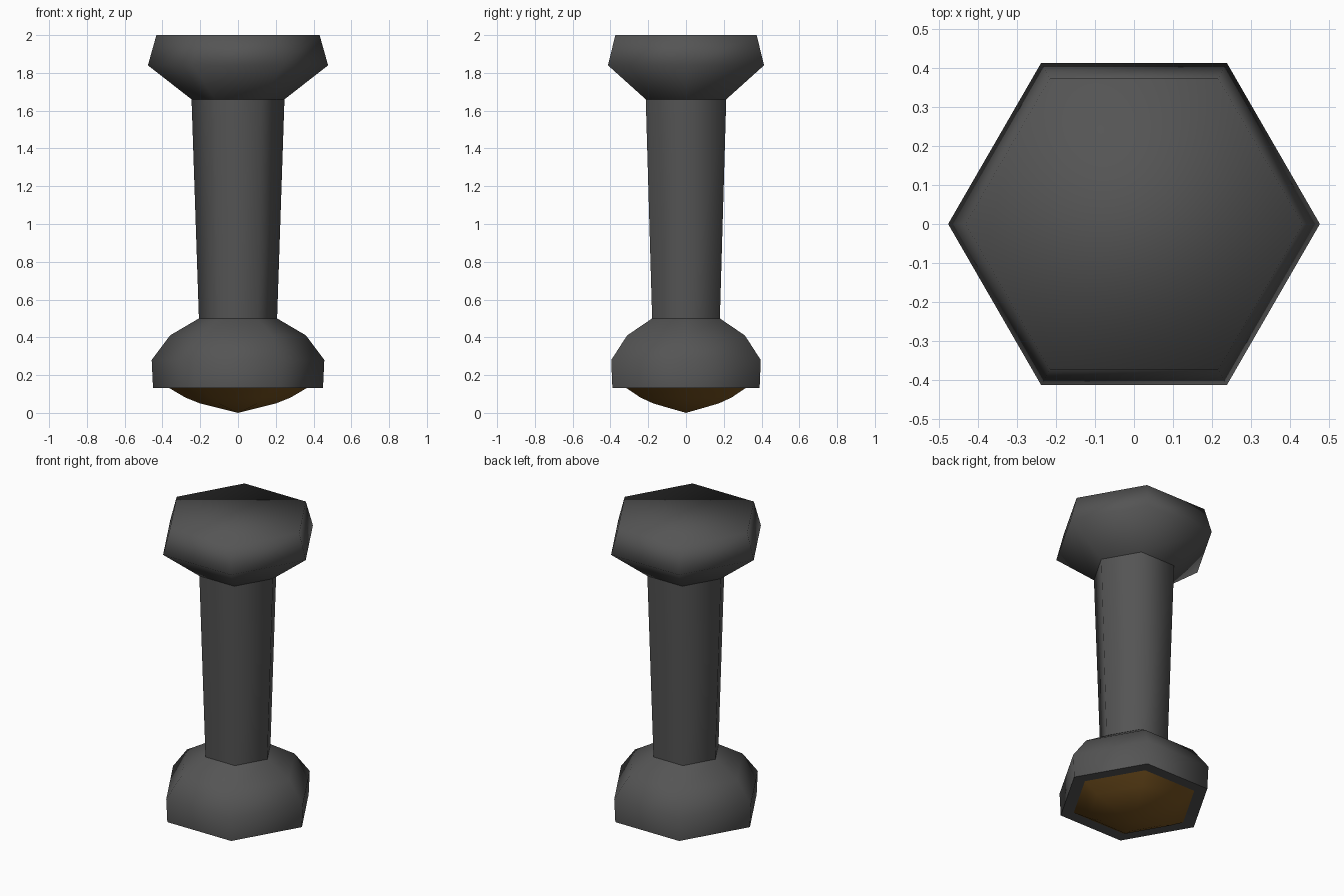
import bpy
import bmesh
import math

SIDES = 6

cube = bpy.data.objects.get("Cube")
if cube:
    bpy.data.objects.remove(cube, do_unlink=True)


def make_material(name, colour):
    mat = bpy.data.materials.new(name)
    mat.use_nodes = True
    mat.diffuse_color = (*colour, 1)
    bsdf = mat.node_tree.nodes["Principled BSDF"]
    bsdf.inputs["Base Color"].default_value = (*colour, 1)
    bsdf.inputs["Roughness"].default_value = 0.8
    return mat


def lathe(name, profile, mat, cap_top=False):
    """Six-sided solid of revolution from (radius, z) points, listed bottom to top."""
    bm = bmesh.new()
    rings = []
    for radius, z in profile:
        if radius == 0:
            rings.append([bm.verts.new((0, 0, z))] * SIDES)
            continue
        angles = [math.tau * i / SIDES for i in range(SIDES)]
        rings.append([bm.verts.new((radius * math.cos(a), radius * math.sin(a), z))
                      for a in angles])
    for low, high in zip(rings, rings[1:]):
        for i in range(SIDES):
            j = (i + 1) % SIDES
            corners = [low[i], low[j], high[j], high[i]]
            bm.faces.new(list(dict.fromkeys(corners)))
    if cap_top:
        bm.faces.new(rings[-1])
    for face in bm.faces:
        face.smooth = True
    mesh = bpy.data.meshes.new(name)
    bm.to_mesh(mesh)
    bm.free()
    mesh.materials.append(mat)
    obj = bpy.data.objects.new(name, mesh)
    bpy.context.collection.objects.link(obj)
    return obj


metal = make_material("dark grey metal", (0.09, 0.09, 0.09))
amber = make_material("amber glass", (0.19, 0.09, 0.015))

# Faceted lens bulging out of the underside
lathe("lens", [(0, 0), (0.2, 0.05), (0.28, 0.082), (0.37, 0.135)], amber)

# Flat ring around the lens
lathe("lens_rim", [(0.37, 0.135), (0.45, 0.133)], metal)

# Rounded lower housing
lathe("lower_housing", [(0.45, 0.133), (0.457, 0.28), (0.36, 0.41), (0.207, 0.5)], metal)

# Tapered shaft
lathe("shaft", [(0.207, 0.5), (0.246, 1.66)], metal)

# Flared head with a flat top
lathe("head", [(0.246, 1.66), (0.477, 1.84), (0.432, 2.0)], metal, cap_top=True)
